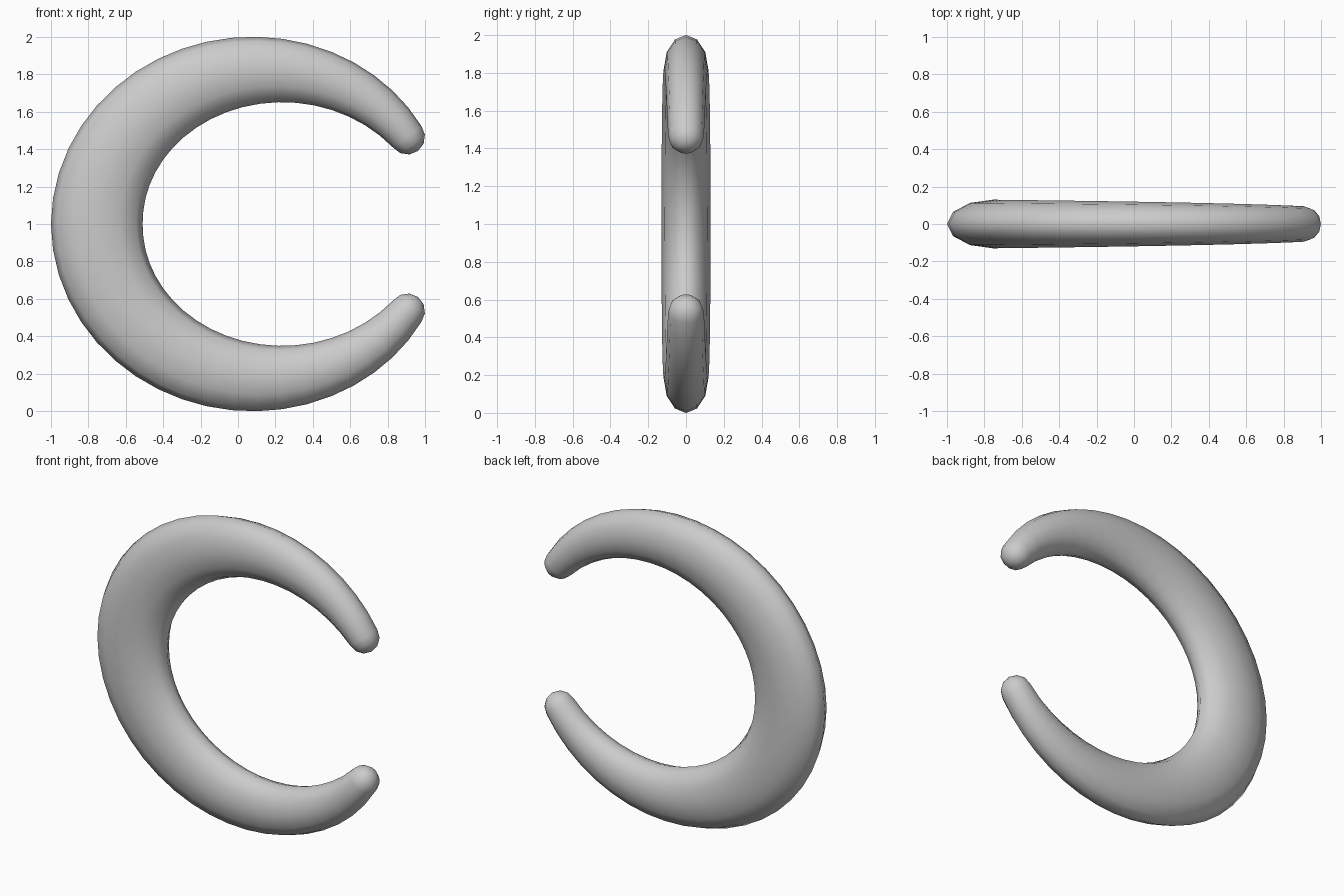
import bpy, bmesh
from math import sin, cos, pi, radians, hypot
from mathutils import Vector

if "Cube" in bpy.data.objects:
    bpy.data.objects.remove(bpy.data.objects["Cube"])

SIDES, STEPS, CAP = 12, 40, 3
CX, CZ, A, B = 0.155, 1.0, 0.91, 0.823   # elliptical centre line
T0 = radians(34.5)                       # half-opening angle of the gap


def station(t):
    """Centre, outward normal, tangent and the two radii at angle t."""
    u = abs(t - pi) / (pi - T0)
    centre = Vector((CX + A * cos(t), 0, CZ + B * sin(t)))
    tangent = Vector((-A * sin(t), 0, B * cos(t))).normalized()
    normal = Vector((tangent.z, 0, -tangent.x))
    return centre, normal, tangent, 0.245 - 0.15 * u ** 1.6, 0.13 - 0.035 * u ** 2


bm = bmesh.new()


def ring(c, n, r, h):
    return [bm.verts.new(c + n * r * cos(2 * pi * k / SIDES)
                         + Vector((0, h * sin(2 * pi * k / SIDES), 0)))
            for k in range(SIDES)]


# Rings along the crescent, with a hemispherical cap at each tip
rings, poles = [], []
c, n, tan, r, h = station(T0)
poles.append(bm.verts.new(c - tan * r))
for i in range(1, CAP):
    a = pi / 2 * i / CAP
    rings.append(ring(c - tan * r * cos(a), n, r * sin(a), h * sin(a)))
for i in range(STEPS + 1):
    c, n, tan, r, h = station(T0 + (2 * pi - 2 * T0) * i / STEPS)
    rings.append(ring(c, n, r, h))
for i in range(1, CAP):
    a = pi / 2 * i / CAP
    rings.append(ring(c + tan * r * sin(a), n, r * cos(a), h * cos(a)))
poles.append(bm.verts.new(c + tan * r))

# Skin
for p, q in zip(rings, rings[1:]):
    for k in range(SIDES):
        j = (k + 1) % SIDES
        bm.faces.new((p[k], p[j], q[j], q[k]))
for pole, rg in zip(poles, (rings[0], rings[-1])):
    for k in range(SIDES):
        bm.faces.new((pole, rg[k], rg[(k + 1) % SIDES]))
bmesh.ops.recalc_face_normals(bm, faces=bm.faces)
for f in bm.faces:
    f.smooth = True

mesh = bpy.data.meshes.new("crescent")
bm.to_mesh(mesh)
bm.free()
bpy.context.collection.objects.link(bpy.data.objects.new("crescent", mesh))
